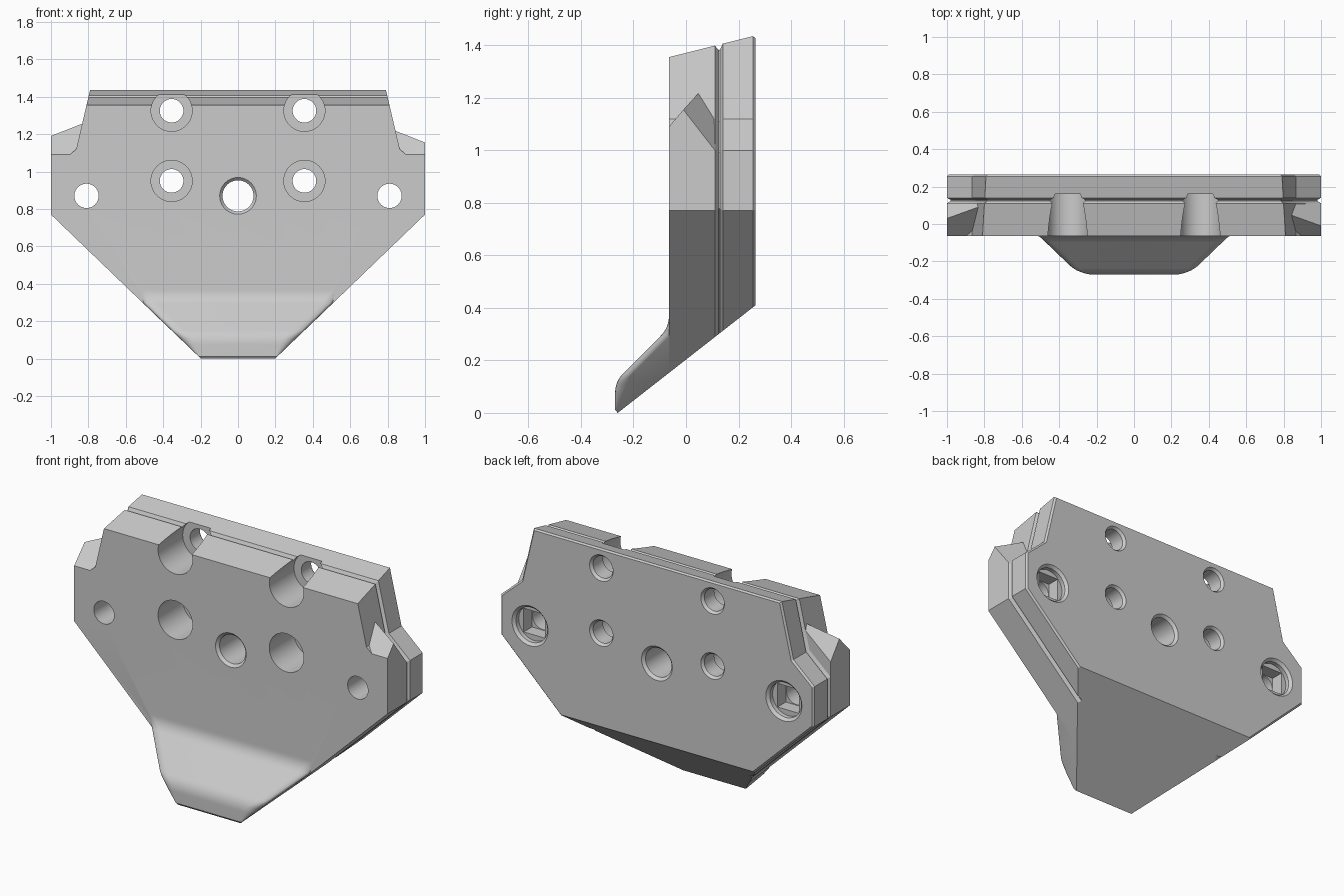
import bpy, bmesh, math
from mathutils import Vector

if "Cube" in bpy.data.objects:
    bpy.data.objects.remove(bpy.data.objects["Cube"])


def make(name, bm):
    bmesh.ops.recalc_face_normals(bm, faces=bm.faces)
    me = bpy.data.meshes.new(name)
    bm.to_mesh(me)
    bm.free()
    ob = bpy.data.objects.new(name, me)
    bpy.context.collection.objects.link(ob)
    return ob


def loft(name, rings):
    bm = bmesh.new()
    vs = [[bm.verts.new(p) for p in r] for r in rings]
    n = len(vs[0])
    for a, b in zip(vs, vs[1:]):
        for i in range(n):
            j = (i + 1) % n
            bm.faces.new((a[i], a[j], b[j], b[i]))
    bm.faces.new(vs[0])
    bm.faces.new(vs[-1])
    return make(name, bm)


def hull(name, pts):
    bm = bmesh.new()
    for p in pts:
        bm.verts.new(p)
    bmesh.ops.convex_hull(bm, input=bm.verts)
    return make(name, bm)


def lathe(name, x, z, prof, seg=48):
    ang = [2 * math.pi * i / seg for i in range(seg)]
    return loft(name, [[(x + r * math.cos(a), y, z + r * math.sin(a)) for a in ang]
                       for y, r in prof])


def boolean(ob, other, op):
    m = ob.modifiers.new("bool", 'BOOLEAN')
    m.operation, m.solver, m.object = op, 'EXACT', other
    bpy.context.view_layer.objects.active = ob
    bpy.ops.object.modifier_apply(modifier=m.name)
    bpy.data.objects.remove(other, do_unlink=True)


def inset(pts, d):
    out, n = [], len(pts)
    for i in range(n):
        p = Vector(pts[i])
        e1 = (p - Vector(pts[i - 1])).normalized()
        e2 = (Vector(pts[(i + 1) % n]) - p).normalized()
        n1, n2 = Vector((-e1.y, e1.x)), Vector((-e2.y, e2.x))
        out.append(p + (n1 + n2) * d / (1 + n1.dot(n2)))
    return out


# Plate: outline lofted front to back, with side groove and rear chamfer
def section(y, d):
    top = 1.355 + 0.25 * (y + 0.065)
    half = [(0.2, 0), (1, 0.77), (1, 1.0), (0.865, 1.12),
            (0.79 + (1.44 - top) * 0.234, top)]
    pts = half + [(-x, z) for x, z in reversed(half)]
    return [(p.x, y, p.y) for p in inset(pts, d)]


body = loft("plate_body", [section(y, d) for y, d in (
    (-0.065, 0), (0.11, 0), (0.124, 0.02), (0.129, 0.02),
    (0.14, 0), (0.255, 0), (0.265, 0.01))])

# Ridged shoulder ears, slightly different on each side
for s, ry, rz in ((1, -0.01, 1.155), (-1, 0.03, 1.19)):
    pts = []
    for x, dy, dz in ((1, 0, 0), (0.8, 0.072, 0.079)):
        y, z = ry + dy, rz + dz
        pts += [(s * x, -0.065, 0.99), (s * x, -0.065, 1.09), (s * x, y, z),
                (s * x, 0.11, z - 1.29 * (0.11 - y)), (s * x, 0.11, 0.99)]
    boolean(body, hull("ear", pts), 'UNION')


# Front nose with curved profile and rounded side edges
def bezier(a, b, c, n=8):
    a, b, c = Vector(a), Vector(b), Vector(c)
    return [tuple(a * (1 - t) ** 2 + b * 2 * t * (1 - t) + c * t * t)
            for t in (i / n for i in range(n + 1))]


profile = ([(-0.26, -0.02), (-0.26, 0), (-0.27, 0.012)]
           + bezier((-0.27, 0.075), (-0.27, 0.12), (-0.238, 0.152))
           + bezier((-0.097, 0.293), (-0.065, 0.325), (-0.065, 0.37))
           + [(-0.06, 0.376)])
rings = []
for y, z in profile:
    w = 0.199 + z * 0.77 ** -1 * 0.8
    k = min(1, max(0.02, z / 0.1))
    side = [(w, -0.04)]
    for i in range(8):
        a = math.pi / 2 * i / 7
        side.append((w - 0.07 * k * (1 - math.cos(a)),
                     min(y + 0.04 * k * (1 - math.sin(a)), max(y, -0.06))))
    rings.append([(px, py, z) for px, py in side]
                 + [(-px, py, z) for px, py in reversed(side)])
boolean(body, loft("nose", rings), 'UNION')

# Sloping underside
under = [(-0.66, -0.3124), (0.665, 0.7224), (0.665, -1), (-0.66, -1)]
boolean(body, hull("under_cut", [(x, y, z) for x in (-2, 2) for y, z in under]),
        'DIFFERENCE')

# Centre hole
boolean(body, lathe("centre_hole", 0, 0.87, [
    (-0.2, 0.098), (-0.065, 0.098), (-0.05, 0.083),
    (0.25, 0.083), (0.265, 0.098), (0.3, 0.098)]), 'DIFFERENCE')

for s in (-1, 1):
    # Counterbored bolt holes
    for z in (0.95, 1.325):
        boolean(body, lathe("bolt_hole", s * 0.355, z, [
            (-0.2, 0.11), (0.16, 0.11), (0.16, 0.063),
            (0.25, 0.063), (0.265, 0.075), (0.3, 0.075)]), 'DIFFERENCE')
    # Outer holes with round rear recess and square pocket
    boolean(body, lathe("outer_hole", s * 0.81, 0.87, [
        (-0.2, 0.065), (0.225, 0.065), (0.225, 0.1),
        (0.25, 0.1), (0.265, 0.115), (0.3, 0.115)]), 'DIFFERENCE')
    boolean(body, hull("square_pocket", [
        (s * 0.81 + a, y, 0.87 + b) for a in (-0.068, 0.068)
        for b in (-0.068, 0.068) for y in (0.15, 0.24)]), 'DIFFERENCE')

# Smooth shading on curved areas only
bpy.ops.object.select_all(action='DESELECT')
body.select_set(True)
bpy.context.view_layer.objects.active = body
bpy.ops.object.shade_smooth_by_angle(angle=math.radians(20))
